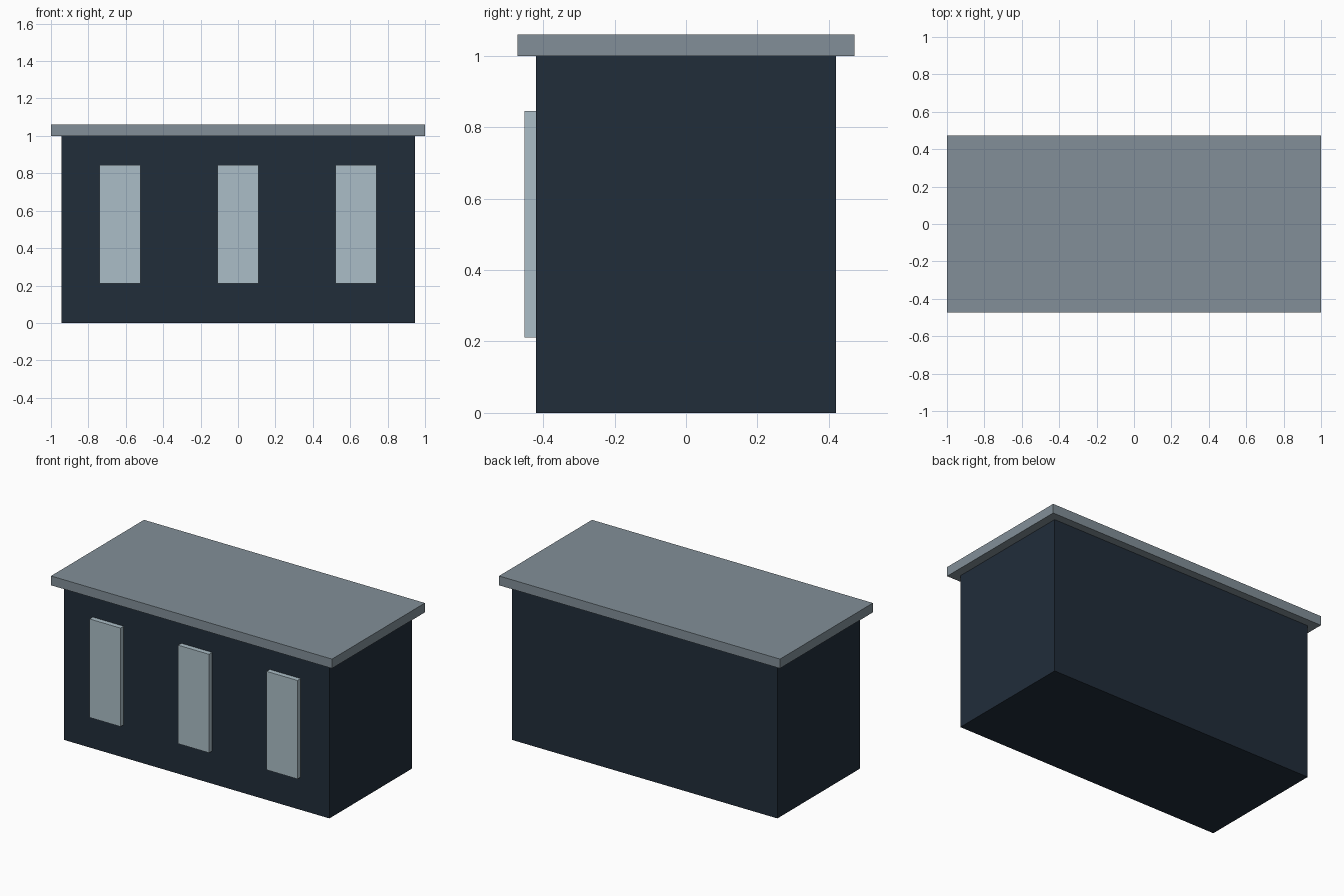
import bpy

default = bpy.data.objects.get("Cube")
if default:
    bpy.data.objects.remove(default, do_unlink=True)


def make_material(name, color):
    mat = bpy.data.materials.new(name)
    mat.use_nodes = True
    mat.diffuse_color = (*color, 1)
    mat.node_tree.nodes["Principled BSDF"].inputs["Base Color"].default_value = (*color, 1)
    return mat


def box(name, center, size, mat):
    bpy.ops.mesh.primitive_cube_add(size=1, location=center)
    obj = bpy.context.object
    obj.name = name
    obj.scale = size
    bpy.ops.object.transform_apply(location=False, rotation=False, scale=True)
    obj.data.materials.append(mat)
    return obj


navy = make_material("dark navy wall", (0.015, 0.026, 0.042))
grey = make_material("slate grey roof", (0.223, 0.275, 0.314))
glass = make_material("pale blue glass", (0.407, 0.515, 0.571))

# Building body and overhanging flat roof
wall_depth = 0.84
wall_height = 1.0
roof_thickness = 0.06
box("building_body", (0, 0, wall_height / 2), (1.89, wall_depth, wall_height), navy)
box("flat_roof", (0, 0, wall_height + roof_thickness / 2), (2, 0.945, roof_thickness), grey)

# Three tall windows standing proud of the front wall
window_depth = 0.032
for side, x in (("right", -0.63), ("middle", 0), ("left", 0.63)):
    box(f"window_{side}", (x, -(wall_depth + window_depth) / 2, 0.528),
        (0.22, window_depth, 0.634), glass)
